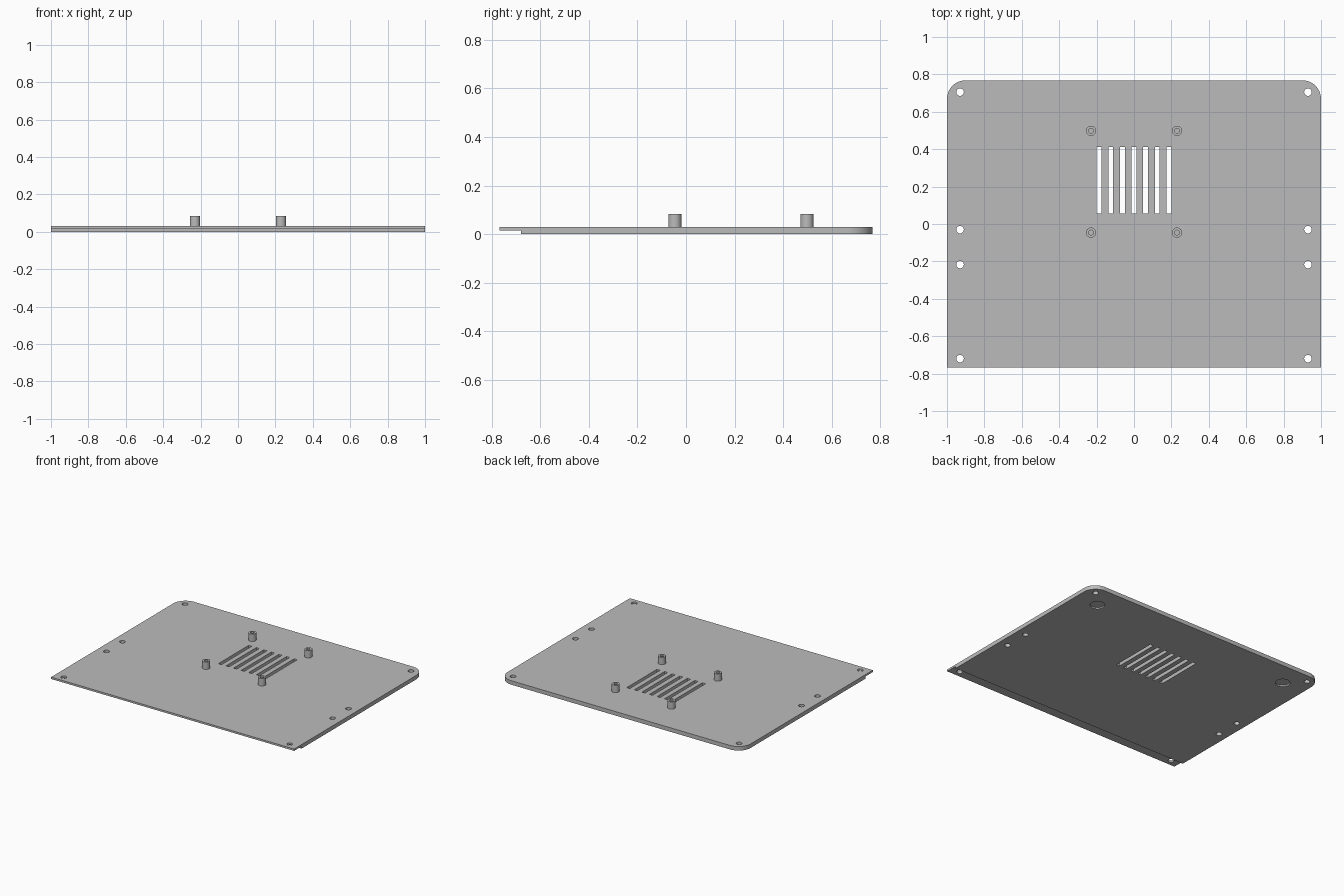
import bpy, bmesh
from math import radians
from mathutils import Matrix, Vector

if "Cube" in bpy.data.objects:
    bpy.data.objects.remove(bpy.data.objects["Cube"], do_unlink=True)

THICK, LIP_Z = 0.03, 0.016
BACK, FRONT, STEP = 0.768, -0.768, -0.68

grey = bpy.data.materials.new("grey plastic")
grey.use_nodes = True
grey.diffuse_color = (0.5, 0.5, 0.5, 1)
grey.node_tree.nodes["Principled BSDF"].inputs["Base Color"].default_value = (0.5, 0.5, 0.5, 1)


def make_object(name, bm):
    bmesh.ops.recalc_face_normals(bm, faces=bm.faces)
    mesh = bpy.data.meshes.new(name)
    bm.to_mesh(mesh)
    bm.free()
    mesh.materials.append(grey)
    obj = bpy.data.objects.new(name, mesh)
    bpy.context.collection.objects.link(obj)
    return obj


def smooth(obj):
    bpy.ops.object.select_all(action="DESELECT")
    obj.select_set(True)
    bpy.context.view_layer.objects.active = obj
    bpy.ops.object.shade_smooth_by_angle(angle=radians(30))


def add_cylinder(bm, x, y, z0, z1, radius):
    bmesh.ops.create_cone(bm, cap_ends=True, segments=32, radius1=radius, radius2=radius,
                          depth=z1 - z0, matrix=Matrix.Translation((x, y, (z0 + z1) / 2)))


def add_box(bm, x, y, z, sx, sy, sz):
    bmesh.ops.create_cube(bm, size=1, matrix=Matrix.Translation((x, y, z)) @ Matrix.Diagonal((sx, sy, sz, 1)))


# Plate: stepped side profile swept across the width, back corners rounded
profile = [(STEP, 0), (BACK, 0), (BACK, THICK), (FRONT, THICK), (FRONT, LIP_Z), (STEP, LIP_Z)]
bm = bmesh.new()
face = bm.faces.new([bm.verts.new((-1, y, z)) for y, z in profile])
sweep = bmesh.ops.extrude_face_region(bm, geom=[face])
bmesh.ops.translate(bm, vec=Vector((2, 0, 0)),
                    verts=[g for g in sweep["geom"] if isinstance(g, bmesh.types.BMVert)])
bmesh.ops.recalc_face_normals(bm, faces=bm.faces)
corners = [e for e in bm.edges if all(v.co.y > BACK - 0.01 for v in e.verts)
           and abs(e.verts[0].co.x - e.verts[1].co.x) < 0.01]
bmesh.ops.bevel(bm, geom=corners, offset=0.1, segments=12, profile=0.5, affect="EDGES")
plate = make_object("base_plate", bm)

# Cutter: screw holes, vent slots and round foot recesses underneath
bm = bmesh.new()
for side in (-1, 1):
    for y in (0.705, -0.03, -0.217, -0.72):
        add_cylinder(bm, side * 0.93, y, -0.1, 0.1, 0.02)
    add_cylinder(bm, side * 0.815, 0.588, -0.1, 0.01, 0.05)
for i in range(-3, 4):
    add_box(bm, i * 0.0623, 0.233, 0, 0.026, 0.356, 0.2)
cutter = make_object("opening_cutter", bm)
cutter.hide_render = True

cut = plate.modifiers.new("openings", "BOOLEAN")
cut.operation = "DIFFERENCE"
cut.solver = "EXACT"
cut.object = cutter
bpy.context.view_layer.objects.active = plate
bpy.ops.object.modifier_apply(modifier=cut.name)
bpy.data.objects.remove(cutter, do_unlink=True)
smooth(plate)


# Standoffs: hollow posts with blind bores, open at the top
def standoff(name, x, y):
    bm = bmesh.new()
    section = [(0.027, THICK), (0.027, 0.084), (0.013, 0.084), (0.013, THICK)]
    verts = [bm.verts.new((r, 0, z)) for r, z in section]
    edges = [bm.edges.new(pair) for pair in zip(verts, verts[1:])]
    bmesh.ops.spin(bm, geom=verts + edges, cent=(0, 0, 0), axis=(0, 0, 1),
                   angle=radians(360), steps=32)
    bmesh.ops.remove_doubles(bm, verts=bm.verts, dist=0.0001)
    bmesh.ops.translate(bm, verts=bm.verts, vec=(x, y, 0))
    smooth(make_object(name, bm))


for side, x in (("right", -0.23), ("left", 0.23)):
    for end, y in (("front", -0.046), ("back", 0.498)):
        standoff(f"{end}_{side}_standoff", x, y)
